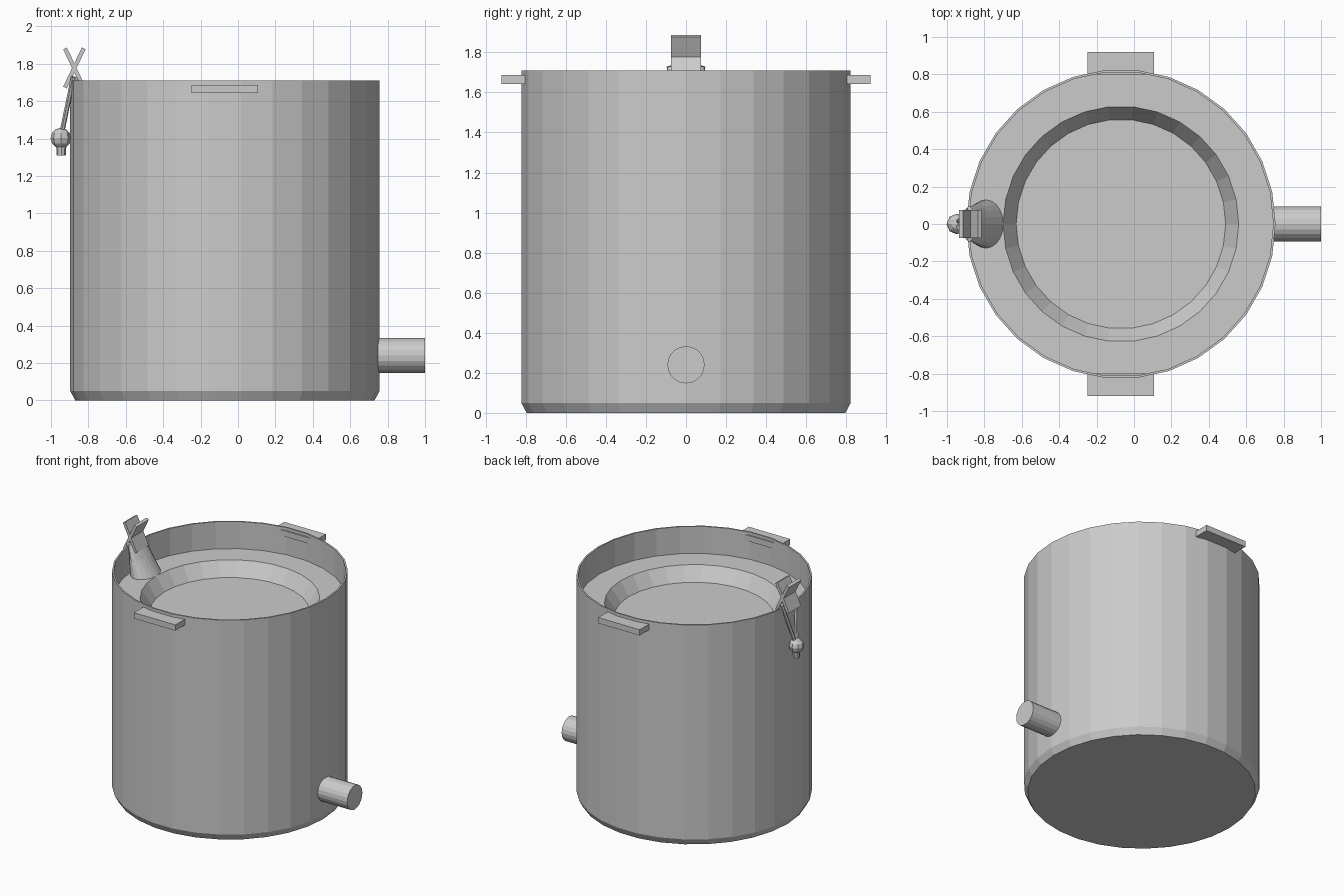
import bpy, bmesh, math
from mathutils import Vector

if "Cube" in bpy.data.objects:
    bpy.data.objects.remove(bpy.data.objects["Cube"])

CX = -0.07          # axis of the drum
SIDES = 30


def finish(name, bm):
    bmesh.ops.recalc_face_normals(bm, faces=bm.faces)
    me = bpy.data.meshes.new(name)
    bm.to_mesh(me)
    bm.free()
    ob = bpy.data.objects.new(name, me)
    bpy.context.collection.objects.link(ob)
    return ob


def loft(name, rings):
    """Skin equal-length rings of points and cap both ends."""
    bm = bmesh.new()
    loops = [[bm.verts.new(p) for p in ring] for ring in rings]
    n = len(loops[0])
    for a, b in zip(loops, loops[1:]):
        for i in range(n):
            j = (i + 1) % n
            bm.faces.new((a[i], a[j], b[j], b[i]))
    bm.faces.new(loops[0])
    bm.faces.new(loops[-1])
    return finish(name, bm)


def ellipse(x, z, rx, ry, n):
    return [(x + rx * math.cos(2 * math.pi * i / n),
             ry * math.sin(2 * math.pi * i / n), z) for i in range(n)]


def box(name, loc, size, tilt=0.0):
    bm = bmesh.new()
    bmesh.ops.create_cube(bm, size=1)
    bmesh.ops.scale(bm, vec=size, verts=bm.verts)
    ob = finish(name, bm)
    ob.location = loc
    ob.rotation_euler.y = tilt
    return ob


def rod(name, a, b, r1, r2, n):
    a, b = Vector(a), Vector(b)
    bm = bmesh.new()
    bmesh.ops.create_cone(bm, cap_ends=True, segments=n, radius1=r1,
                          radius2=r2, depth=(b - a).length)
    ob = finish(name, bm)
    ob.location = (a + b) / 2
    ob.rotation_euler = (b - a).to_track_quat('Z', 'Y').to_euler()
    return ob


# drum: chamfered foot, outer wall, thin rim, sunken lid with a dished centre
profile = [(0.80, 0), (0.827, 0.05), (0.827, 1.71), (0.815, 1.71),
           (0.815, 1.50), (0.63, 1.50), (0.56, 1.395)]
loft("drum", [ellipse(CX, z, r, r, SIDES) for r, z in profile])

# handles on front and back
for name, s in (("front_handle", -1), ("back_handle", 1)):
    box(name, (CX, s * 0.86, 1.665), (0.355, 0.12, 0.045))

# outlet pipe
rod("outlet_pipe", (0.72, 0, 0.24), (1.0, 0, 0.24), 0.093, 0.093, 20)

# gathered sleeve rising from the lid, pinched flat at the top
loft("sleeve", [ellipse(-0.79, 1.495, 0.095, 0.13, 20),
                ellipse(-0.835, 1.62, 0.055, 0.112, 20),
                ellipse(-0.875, 1.73, 0.02, 0.09, 20)])

# crossed clip plates
ang = math.atan2(0.1, 0.21)
for name, s in (("clip_plate_a", 1), ("clip_plate_b", -1)):
    box(name, (-0.875, 0, 1.777), (0.022, 0.148, 0.232), s * ang)

# hanging cords, one each side, meeting at the weight
for name, s in (("left_cord", -1), ("right_cord", 1)):
    rod(name, (-0.88, s * 0.085, 1.73), (-0.94, s * 0.012, 1.44), 0.013, 0.013, 6)

# hanging weight and its stub
bm = bmesh.new()
bmesh.ops.create_uvsphere(bm, u_segments=8, v_segments=6, radius=0.055)
finish("weight", bm).location = (-0.947, 0, 1.402)
rod("weight_stub", (-0.945, 0, 1.31), (-0.945, 0, 1.37), 0.024, 0.028, 8)
